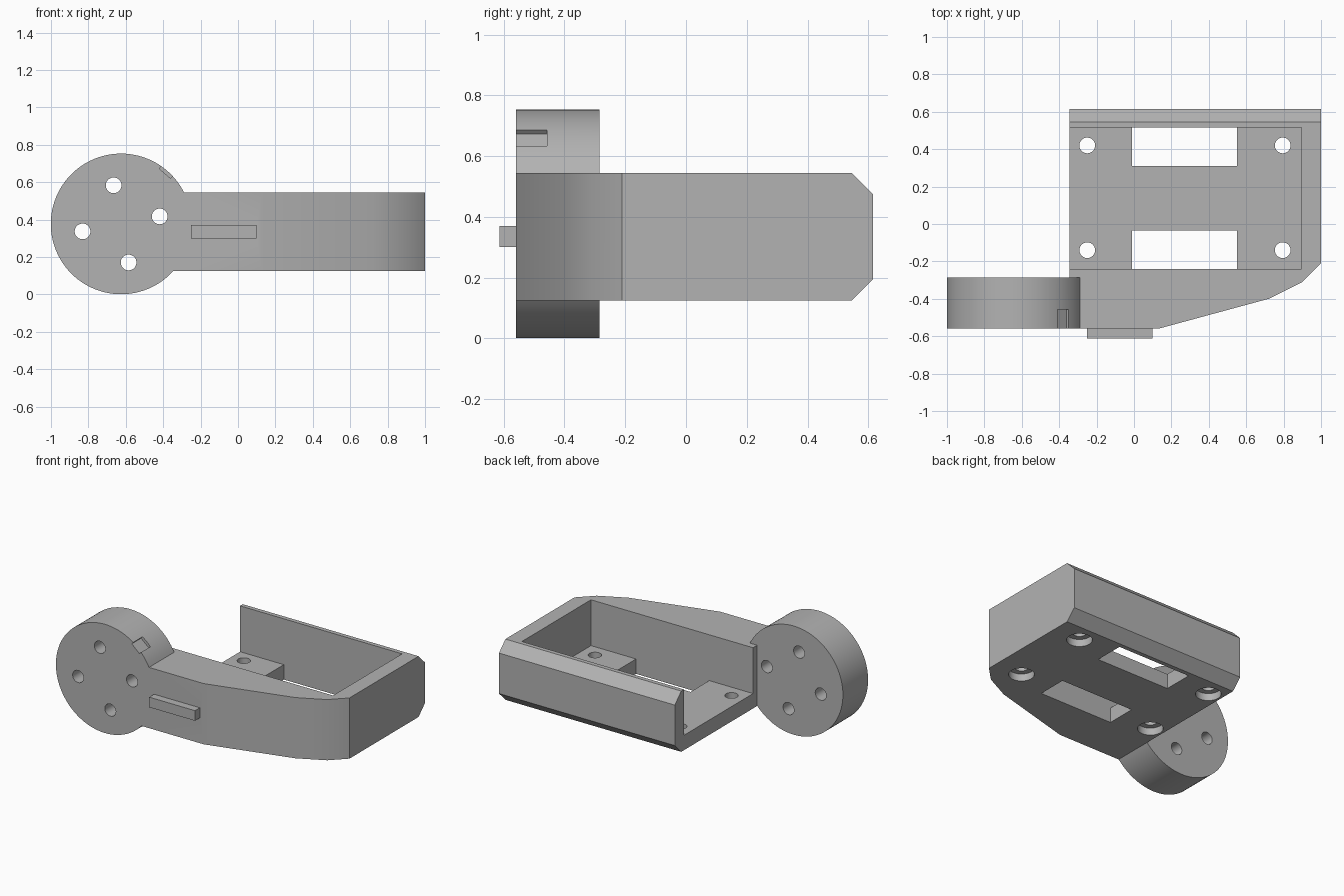
import bpy, bmesh
from math import radians, cos, sin
from mathutils import Matrix, Vector

if "Cube" in bpy.data.objects:
    bpy.data.objects.remove(bpy.data.objects["Cube"])

grey = bpy.data.materials.new("plain grey")
grey.use_nodes = True
grey.diffuse_color = (0.45, 0.45, 0.45, 1)
grey.node_tree.nodes["Principled BSDF"].inputs["Base Color"].default_value = (0.45, 0.45, 0.45, 1)


def finish(name, bm):
    bmesh.ops.recalc_face_normals(bm, faces=bm.faces)
    mesh = bpy.data.meshes.new(name)
    bm.to_mesh(mesh)
    bm.free()
    mesh.materials.append(grey)
    obj = bpy.data.objects.new(name, mesh)
    bpy.context.collection.objects.link(obj)
    return obj


def prism(name, points, offset):
    """Extrude a planar outline along an offset vector."""
    bm = bmesh.new()
    face = bm.faces.new([bm.verts.new(p) for p in points])
    out = bmesh.ops.extrude_face_region(bm, geom=[face])
    verts = [v for v in out["geom"] if isinstance(v, bmesh.types.BMVert)]
    bmesh.ops.translate(bm, verts=verts, vec=offset)
    return finish(name, bm)


def box(name, x, y, z):
    corners = [(x[0], y[0], z[0]), (x[1], y[0], z[0]), (x[1], y[1], z[0]), (x[0], y[1], z[0])]
    return prism(name, corners, (0, 0, z[1] - z[0]))


def cylinder(name, centre, radius, depth, along_y=False, sides=48):
    bm = bmesh.new()
    turn = Matrix.Rotation(radians(90), 4, "X") if along_y else Matrix()
    bmesh.ops.create_cone(bm, cap_ends=True, segments=sides, radius1=radius, radius2=radius,
                          depth=depth, matrix=Matrix.Translation(centre) @ turn)
    return finish(name, bm)


def combine(target, tool, operation):
    mod = target.modifiers.new("combine", "BOOLEAN")
    mod.operation, mod.solver, mod.object = operation, "EXACT", tool
    bpy.context.view_layer.objects.active = target
    bpy.ops.object.modifier_apply(modifier=mod.name)
    bpy.data.objects.remove(tool)


FRONT, BACK, BOTTOM, TOP, LEFT = -0.56, 0.615, 0.125, 0.545, -0.345
HUB = Vector((-0.625, 0, 0.377))
HUB_R = 0.376

# Tray body with a tapering front wall
plan = [(LEFT, FRONT), (0.13, FRONT), (0.72, -0.4), (0.9, -0.31), (1, -0.21), (1, BACK), (LEFT, BACK)]
bracket = prism("bracket", [(x, y, BOTTOM) for x, y in plan], (0, 0, TOP - BOTTOM))

# Bevels along the back wall
for z, inward in ((TOP, -1), (BOTTOM, 1)):
    wedge = [(-0.5, BACK - 0.09, z - inward * 0.02), (-0.5, BACK + 0.02, z + inward * 0.09),
             (-0.5, BACK + 0.02, z - inward * 0.02)]
    combine(bracket, prism("bevel_cutter", wedge, (2, 0, 0)), "DIFFERENCE")

# Open-ended cavity and the two floor slots
combine(bracket, box("cavity", (-0.5, 0.895), (-0.24, 0.515), (0.228, 0.7)), "DIFFERENCE")
for y in ((-0.24, -0.035), (0.31, 0.515)):
    combine(bracket, box("slot", (-0.01, 0.55), y, (0, 0.3)), "DIFFERENCE")

# Counterbored screw holes in the floor
for x in (-0.25, 0.795):
    for y in (-0.14, 0.42):
        combine(bracket, cylinder("screw_hole", (x, y, 0.2), 0.042, 0.3), "DIFFERENCE")
        combine(bracket, cylinder("counterbore", (x, y, BOTTOM), 0.08, 0.1), "DIFFERENCE")

# Round hub and front peg
combine(bracket, cylinder("hub", HUB + Vector((0, -0.4225, 0)), HUB_R, 0.275, True, 96), "UNION")
combine(bracket, box("peg", (-0.25, 0.1), (-0.613, -0.5), (0.3, 0.37)), "UNION")

# Four holes through the hub
for i in range(4):
    a = radians(11 + 90 * i)
    spot = HUB + Vector((0.21 * cos(a), -0.42, 0.21 * sin(a)))
    combine(bracket, cylinder("hub_hole", spot, 0.042, 0.5, True), "DIFFERENCE")

# Shallow index notch on the hub rim
a = radians(49)
out, side = Vector((cos(a), 0, sin(a))), Vector((sin(a), 0, -cos(a)))
notch = [HUB + out * r + side * s + Vector((0, -0.6, 0))
         for r, s in ((0.357, -0.04), (0.357, 0.04), (0.42, 0.04), (0.42, -0.04))]
combine(bracket, prism("notch", notch, (0, 0.142, 0)), "DIFFERENCE")

# Smooth the round faces and keep the edges crisp
bpy.ops.object.select_all(action="DESELECT")
bracket.select_set(True)
bpy.context.view_layer.objects.active = bracket
bpy.ops.object.shade_smooth_by_angle(angle=radians(30))
weighted = bracket.modifiers.new("even shading", "WEIGHTED_NORMAL")
weighted.keep_sharp = True
